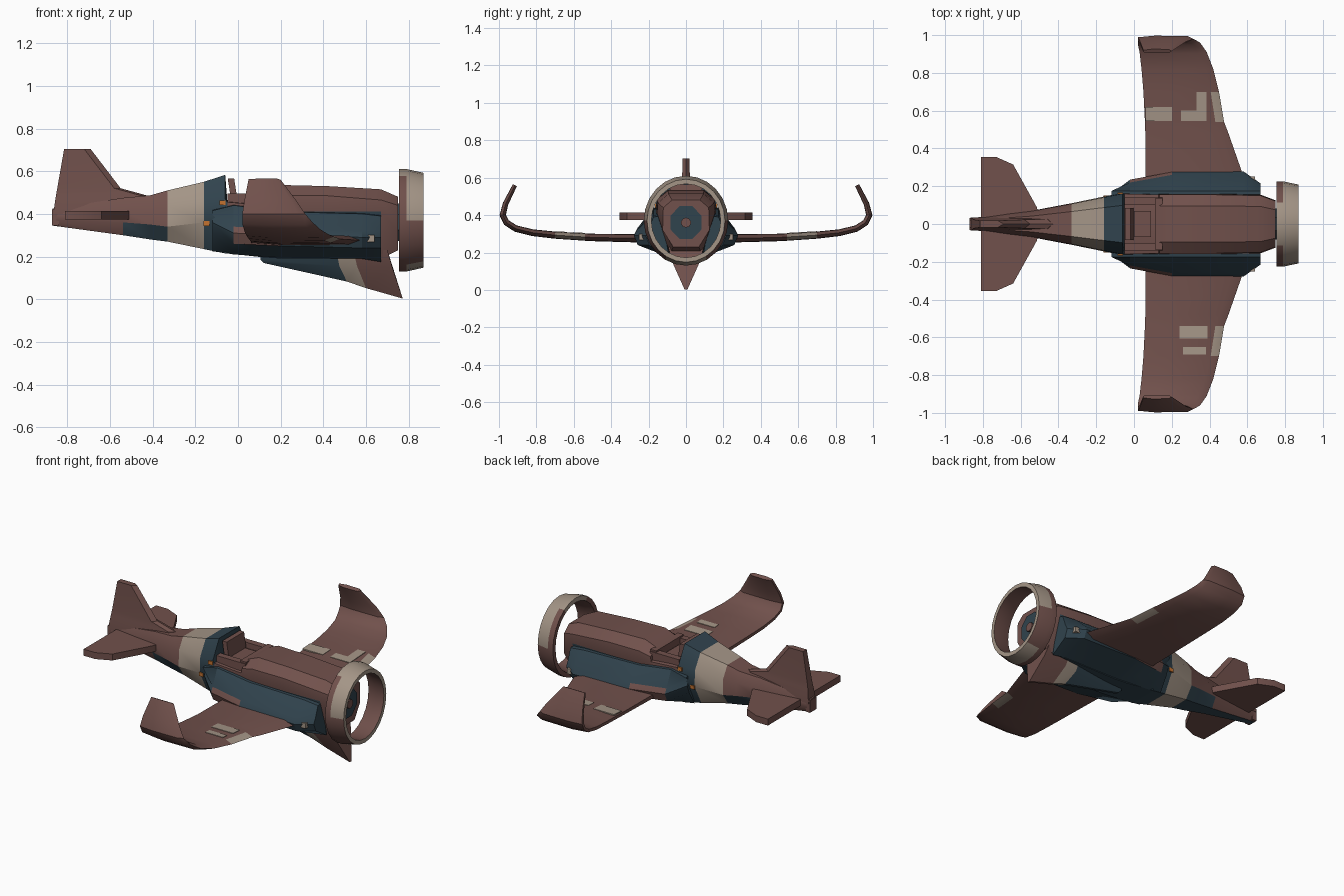
import bpy, bmesh, math
from mathutils import Vector

if "Cube" in bpy.data.objects:
    bpy.data.objects.remove(bpy.data.objects["Cube"])

COLOURS = {"red_brown": (0.165, 0.082, 0.072), "dark_teal": (0.03, 0.056, 0.075),
           "beige": (0.37, 0.30, 0.24), "orange": (0.55, 0.17, 0.03)}
MATS = []
for n, c in COLOURS.items():
    m = bpy.data.materials.new(n)
    m.diffuse_color = (*c, 1)
    m.use_nodes = True
    m.node_tree.nodes["Principled BSDF"].inputs["Base Color"].default_value = m.diffuse_color
    MATS.append(m)
BROWN, TEAL, BEIGE, ORANGE = range(4)


def finish(name, bm, rule=BROWN, angle=30):
    """Turn a bmesh into an object, colouring faces by a rule of centre and normal."""
    bmesh.ops.recalc_face_normals(bm, faces=bm.faces)
    bm.normal_update()
    me = bpy.data.meshes.new(name)
    for m in MATS:
        me.materials.append(m)
    for f in bm.faces:
        f.material_index = rule(f.calc_center_median(), f.normal) if callable(rule) else rule
    bm.to_mesh(me)
    bm.free()
    ob = bpy.data.objects.new(name, me)
    bpy.context.collection.objects.link(ob)
    bpy.ops.object.select_all(action='DESELECT')
    ob.select_set(True)
    bpy.context.view_layer.objects.active = ob
    bpy.ops.object.shade_smooth_by_angle(angle=math.radians(angle))
    return ob


def loft(name, rings, rule=BROWN, angle=30, closed=False):
    bm = bmesh.new()
    vs = [[bm.verts.new(p) for p in r] for r in rings]
    n = len(vs[0])
    for a, b in zip(vs, vs[1:] + (vs[:1] if closed else [])):
        for i in range(n):
            j = (i + 1) % n
            bm.faces.new((a[i], a[j], b[j], b[i]))
    if not closed:
        bm.faces.new(vs[0])
        bm.faces.new(vs[-1])
    return finish(name, bm, rule, angle)


def box(name, lo, hi, mat=BROWN, lean=0):
    """Box between two corners; lean shifts its top along x."""
    rings = [[(lo[0] + d, lo[1], z), (hi[0] + d, lo[1], z), (hi[0] + d, hi[1], z), (lo[0] + d, hi[1], z)]
             for z, d in ((lo[2], 0), (hi[2], lean))]
    return loft(name, rings, mat)


# Fuselage: x, half width, bottom, colour line, shoulder, top
HULL = [(-.87, .03, .345, .37, .40, .425), (-.54, .07, .30, .36, .42, .475),
        (-.41, .095, .28, .35, .43, .487), (-.33, .11, .27, .34, .44, .51),
        (-.16, .145, .235, .36, .46, .55), (-.06, .165, .215, .38, .47, .583),
        (-.05, .165, .215, .38, .455, .46), (.13, .16, .195, .40, .44, .46),
        (.135, .16, .195, .40, .47, .505), (.21, .16, .19, .41, .485, .535),
        (.42, .16, .19, .41, .485, .53), (.67, .155, .19, .41, .465, .515),
        (.75, .125, .23, .32, .44, .48)]


def hull_ring(s):
    x, w, b, l, h, t = s
    half = [(.55 * w, b), (w, l), (.97 * w, h), (.6 * w, t)]
    return [(x, y, z) for y, z in half] + [(x, -y, z) for y, z in reversed(half)]


def hull_colour(c, n):
    if -.33 < c.x < -.16:
        return BEIGE
    if -.16 < c.x < -.045:
        return TEAL
    if c.x > .67:
        return BROWN
    line = .33 if c.x < 0 else .38
    return TEAL if c.z < line and abs(n.x) < .8 else BROWN


loft("fuselage", [hull_ring(s) for s in HULL], hull_colour)

# Sloping side pods blending into the wings: x, inner top, outer y, outer z, bottom
POD = [(-.12, .42, .16, .36, .25), (-.02, .445, .235, .31, .235), (.2, .415, .275, .30, .22),
       (.58, .405, .278, .29, .215), (.67, .395, .215, .29, .20)]
for s in (1, -1):
    rings = [[(x, s * .13, t), (x, s * .175, t - .005), (x, s * (o - .015), z + .03), (x, s * o, z),
              (x, s * (o - .02), z - .05), (x, s * .09, b - .025)] for x, t, o, z, b in POD]
    loft("side_pod", rings, lambda c, n: BROWN if c.x < .2 and abs(c.y) > .21 else TEAL)

# Wing: y, z, leading x, trailing x, thickness
WING = [(.18, .275, .585, .06, .05), (.28, .277, .57, .06, .045), (.48, .28, .50, .06, .04),
        (.54, .283, .477, .058, .04), (.70, .293, .45, .05, .038), (.82, .306, .42, .04, .036),
        (.91, .328, .385, .03, .035), (.96, .36, .35, .02, .034), (.98, .40, .315, .02, .034),
        (.965, .46, .275, .03, .03), (.915, .56, .20, .05, .024)]


def wing_rings(s):
    out = []
    for i, (y, z, le, te, t) in enumerate(WING):
        a, b = WING[max(i - 1, 0)], WING[min(i + 1, len(WING) - 1)]
        d = Vector((b[0] - a[0], b[1] - a[1])).normalized() * t / 2
        ny, nz = -d.y, d.x
        c = le - te
        prof = [(le, 0), (le - .11 * c, .9), (te + .3 * c, 1), (te, .5), (te, -.5),
                (te + .3 * c, -1), (le - .11 * c, -.9)]
        out.append([(x, s * (y + k * ny), z + k * nz) for x, k in prof])
    return out


def wing_colour(c, n):
    return BEIGE if .55 < abs(c.y) < .69 and c.x > .42 else BROWN


def patch(s, x0, x1, y0, y1):
    """Thin painted plate lying on the upper wing skin."""
    def top(y):
        for a, b in zip(WING, WING[1:]):
            if a[0] <= y <= b[0]:
                f = (y - a[0]) / (b[0] - a[0])
                return a[1] + f * (b[1] - a[1]) + (a[4] + f * (b[4] - a[4])) / 2
    loft("wing_marking", [[(x0, s * y, top(y) - .005), (x1, s * y, top(y) - .005),
                           (x1, s * y, top(y) + .002), (x0, s * y, top(y) + .002)]
                          for y in (y0, y1)], BEIGE)


for s in (1, -1):
    loft("wing", wing_rings(s), wing_colour, 35)
    # Wing root gun with pale muzzle
    box("root_gun", (.42, s * .235 - .022, .262), (.58, s * .235 + .022, .305))
    box("root_gun_muzzle", (.58, s * .235 - .017, .268), (.64, s * .235 + .017, .30), BEIGE)
    # Small orange flashes on the hull side
    for x, y, z in ((-.148, .148, .355), (-.073, .163, .452)):
        box("side_flash", (x - .014, s * y - .004, z - .011), (x + .014, s * y + .004, z + .011), ORANGE)

for p in ((1, .06, .20, .545, .62), (1, .25, .33, .545, .60), (1, .33, .385, .545, .70),
          (-1, .24, .39, .54, .605), (-1, .26, .38, .65, .69)):
    patch(*p)

# Tailplane
half = [(-.50, .03), (-.515, .09), (-.64, .315), (-.73, .355), (-.81, .355)]
plan = half + [(x, -y) for x, y in reversed(half)]
loft("tailplane", [[(x, y, z) for x, y in plan] for z in (.373, .413)])

# Tail fin, wider at its root: z, rear x, front x, half thickness
FIN = [(.40, -.865, -.38, .035), (.44, -.86, -.40, .033), (.487, -.853, -.43, .026),
       (.52, -.847, -.55, .023), (.703, -.815, -.69, .018)]
loft("tail_fin", [[(r, -t, z), (f - .03, -t, z), (f, 0, z), (f - .03, t, z), (r, t, z)]
                  for z, r, f, t in FIN])
box("tail_cap", (-.872, -.032, .345), (-.84, .032, .42))

# Ventral keel with a pale slanted stripe: top x, bottom x, bottom z, half width
KEEL = [(.10, .12, .17, .02), (.46, .51, .083, .075), (.54, .60, .052, .085), (.70, .772, .003, .095)]
loft("ventral_keel", [[(t, -w, .23), (t, w, .23), (t + .3 * (b - t), .8 * w, .155 if b > .3 else .185),
                       (b, .008, z), (b, -.008, z), (t + .3 * (b - t), -.8 * w, .155 if b > .3 else .185)]
                      for t, b, z, w in KEEL],
     lambda c, n: TEAL if c.x < .45 else BEIGE if c.x < .585 and n.x < .7 else BROWN)

# Nose face and hub
def disc(name, x0, x1, ry, rz, n, mat):
    loft(name, [[(x, ry * math.cos(2 * math.pi * (i + .5) / n), .36 + rz * math.sin(2 * math.pi * (i + .5) / n))
                 for i in range(n)] for x in (x0, x1)], mat)


disc("nose_face", .749, .756, .09, .095, 8, TEAL)
disc("nose_hub", .75, .77, .027, .027, 10, BROWN)

# Propeller shroud ring, pale with brown inside and lower side sectors
N = 24
rings = []
for i in range(N):
    a = 2 * math.pi * i / N
    rings.append([(x, r * .94 * math.cos(a), .37 + r * math.sin(a)) for x, r in
                  ((.755, .212), (.755, .24), (.79, .24), (.87, .222), (.87, .197), (.81, .20))])


def shroud_colour(c, n):
    radial = n.y * c.y + n.z * (c.z - .37)
    sector = math.degrees(math.atan2(c.z - .37, abs(c.y)))
    if radial < -.02 or (c.x < .79 and sector < 60):
        return BROWN
    return BROWN if -60 < sector < 0 and c.x < .86 else BEIGE


loft("propeller_shroud", rings, shroud_colour, 35, closed=True)

# Open cockpit: side walls, front coaming, reclined seat
for s in (1, -1):
    box("cockpit_wall", (-.05, s * .12 - .02, .44), (.15, s * .12 + .02, .495))
box("cockpit_coaming", (.11, -.135, .44), (.15, .135, .505))
box("seat_back", (-.03, -.085, .45), (.0, .085, .565), lean=-.018)
box("seat_cushion", (.0, -.07, .45), (.09, .07, .475))
